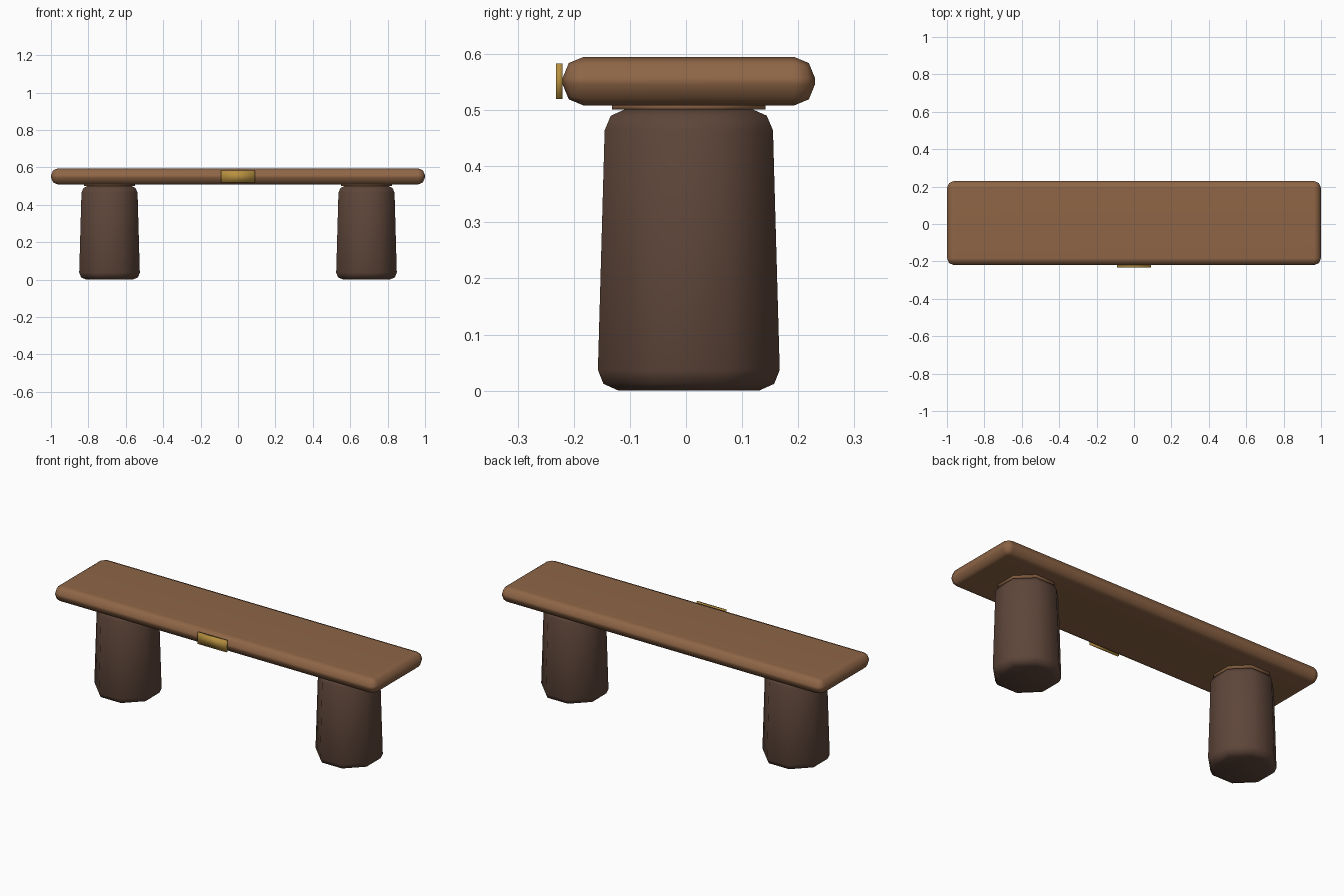
import bpy, bmesh
from math import pi, cos

cube = bpy.data.objects.get("Cube")
if cube:
    bpy.data.objects.remove(cube, do_unlink=True)


def material(name, rgb):
    lin = [((c / 255 + 0.055) / 1.055) ** 2.4 for c in rgb]
    m = bpy.data.materials.new(name)
    m.use_nodes = True
    m.diffuse_color = (*lin, 1)
    m.node_tree.nodes["Principled BSDF"].inputs["Base Color"].default_value = (*lin, 1)
    return m


wood = material("warm brown wood", (142, 101, 70))
dark_wood = material("dark brown wood", (94, 70, 58))
brass = material("brass", (184, 145, 64))

CENTRE_Y = 0.005
LEG_X = 0.687


def add_object(name, bm, mat, location):
    bmesh.ops.recalc_face_normals(bm, faces=bm.faces)
    for f in bm.faces:
        f.smooth = True
    mesh = bpy.data.meshes.new(name)
    bm.to_mesh(mesh)
    bm.free()
    mesh.materials.append(mat)
    ob = bpy.data.objects.new(name, mesh)
    ob.location = location
    bpy.context.collection.objects.link(ob)
    return ob


def box(name, size, location, mat):
    bm = bmesh.new()
    bmesh.ops.create_cube(bm, size=1)
    bmesh.ops.scale(bm, vec=size, verts=bm.verts)
    return add_object(name, bm, mat, location)


def octagon_stack(name, profile, location, mat):
    """Eight-sided column from (half width, height) pairs, flats facing the axes."""
    bm = bmesh.new()
    rings = []
    for half, z in profile:
        ring = bmesh.ops.create_circle(bm, segments=8, radius=half / cos(pi / 8))["verts"]
        bmesh.ops.translate(bm, verts=ring, vec=(0, 0, z))
        rings.append(ring)
    # Turn the rings so that flat sides face along x and y
    for v in bm.verts:
        x, y = v.co.x, v.co.y
        if min(abs(x), abs(y)) < 1e-5:
            turn = True
            break
    else:
        turn = False
    if turn:
        from mathutils import Matrix
        bmesh.ops.rotate(bm, verts=bm.verts, matrix=Matrix.Rotation(pi / 8, 3, "Z"))
    for low, high in zip(rings, rings[1:]):
        for i in range(8):
            j = (i + 1) % 8
            bm.faces.new((low[i], low[j], high[j], high[i]))
    bm.faces.new(rings[0])
    bm.faces.new(rings[-1])
    return add_object(name, bm, mat, location)


# Seat slab with rounded edges
seat = box("seat", (2, 0.45, 0.087), (0, CENTRE_Y, 0.5515), wood)
bevel = seat.modifiers.new("rounded edges", "BEVEL")
bevel.width = 0.038
bevel.segments = 2
bevel.limit_method = "NONE"
seat.modifiers.new("clean shading", "WEIGHTED_NORMAL").keep_sharp = True

# Tapered legs with chamfered rims, and a thin collar on each
leg_profile = [(0.125, 0), (0.152, 0.012), (0.162, 0.037),
               (0.15, 0.464), (0.139, 0.49), (0.112, 0.502)]
collar_profile = [(0.137, 0.501), (0.137, 0.512)]
for side, sign in (("left", 1), ("right", -1)):
    spot = (sign * LEG_X, CENTRE_Y, 0)
    octagon_stack(side + "_leg", leg_profile, spot, dark_wood)
    octagon_stack(side + "_leg_collar", collar_profile, spot, wood)

# Small plate on the front edge of the seat
box("front_plate", (0.18, 0.012, 0.063), (0, -0.226, 0.5515), brass)
